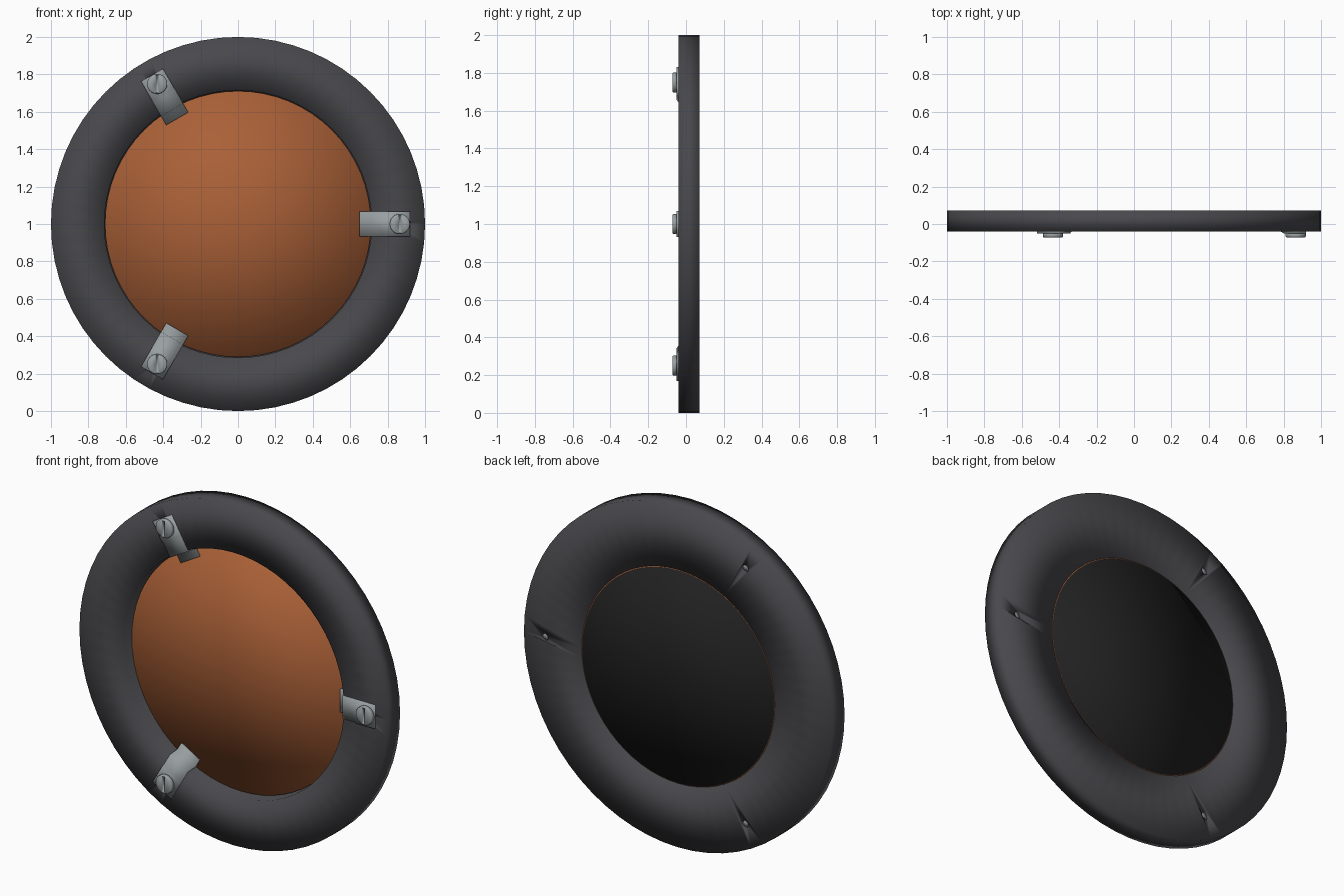
import bpy
import bmesh
import math
from mathutils import Matrix, Vector

if "Cube" in bpy.data.objects:
    bpy.data.objects.remove(bpy.data.objects["Cube"], do_unlink=True)

MID = Vector((0, 0, 1))
SCREW_R = 0.865
ANGLES = [math.radians(a) for a in (0, 120, 240)]


def material(name, color):
    m = bpy.data.materials.new(name)
    m.use_nodes = True
    m.diffuse_color = (*color, 1)
    m.node_tree.nodes["Principled BSDF"].inputs["Base Color"].default_value = (*color, 1)
    return m


rubber = material("dark_grey", (0.066, 0.065, 0.073))
copper = material("copper_orange", (0.4, 0.117, 0.038))
black = material("black", (0.015, 0.015, 0.015))
steel = material("steel_grey", (0.32, 0.35, 0.36))


def finish(bm, name, mat):
    bmesh.ops.recalc_face_normals(bm, faces=bm.faces[:])
    for f in bm.faces:
        f.smooth = True
    mesh = bpy.data.meshes.new(name)
    bm.to_mesh(mesh)
    bm.free()
    if mat:
        mesh.materials.append(mat)
    ob = bpy.data.objects.new(name, mesh)
    ob.location = MID
    bpy.context.collection.objects.link(ob)
    return ob


def turned(name, profile, mat, steps=64, closed=False):
    """Revolve (radius, y) points about the y axis."""
    bm = bmesh.new()
    vs = [bm.verts.new((r, y, 0)) for r, y in profile]
    edges = [bm.edges.new(p) for p in zip(vs, vs[1:])]
    if closed:
        edges.append(bm.edges.new((vs[-1], vs[0])))
    bmesh.ops.spin(bm, geom=vs + edges, cent=(0, 0, 0), axis=(0, 1, 0),
                   angle=math.tau, steps=steps, use_duplicate=False)
    bmesh.ops.remove_doubles(bm, verts=bm.verts[:], dist=0.0001)
    return finish(bm, name, mat)


def cut(ob, cutter, mat):
    cutter.hide_render = True
    bpy.context.view_layer.update()
    mod = ob.modifiers.new("cut", "BOOLEAN")
    mod.operation = "DIFFERENCE"
    mod.solver = "EXACT"
    mod.object = cutter
    bpy.context.view_layer.objects.active = ob
    bpy.ops.object.modifier_apply(modifier=mod.name)
    bpy.data.objects.remove(cutter, do_unlink=True)
    ob.data.materials.clear()
    ob.data.materials.append(mat)
    for p in ob.data.polygons:
        p.material_index = 0
        p.use_smooth = True


def on_rim(angle):
    return MID + Matrix.Rotation(angle, 3, "Y") @ Vector((SCREW_R, 0, 0))


# Rim with a stepped seat for the front disc, and screw holes
rim = turned("rim", [(1, -0.04), (1, 0.072), (0.627, 0.072), (0.627, 0.051),
                     (0.715, 0.051), (0.715, -0.04)], rubber, closed=True)
for a in ANGLES:
    hole = turned("hole_cutter", [(0, -0.1), (0.022, -0.1), (0.022, 0.1), (0, 0.1)], None, 12)
    hole.location = on_rim(a)
    cut(rim, hole, rubber)

# Front disc with a plug that fills the hole, and the plate behind it
turned("front_disc", [(0, 0.032), (0.711, 0.032), (0.711, 0.05), (0.6265, 0.05),
                      (0.6265, 0.07), (0, 0.07)], copper)
turned("back_plate", [(0, 0.06), (0.622, 0.06), (0.622, 0.0725), (0, 0.0725)], black)

# Stepped clip, drawn as a side profile and given width
bm = bmesh.new()
side = [(0.92, -0.05), (0.8, -0.05), (0.785, -0.041), (0.705, -0.041), (0.695, 0.018),
        (0.65, 0.018), (0.65, 0.031), (0.713, 0.031), (0.718, -0.03), (0.92, -0.034)]
face = bm.faces.new([bm.verts.new((r, y, -0.068)) for r, y in side])
grown = bmesh.ops.extrude_face_region(bm, geom=[face])["geom"]
bmesh.ops.translate(bm, vec=(0, 0, 0.136),
                    verts=[g for g in grown if isinstance(g, bmesh.types.BMVert)])
clip = finish(bm, "clip_1", steel)

# Slotted screw, its slot stopping short of the head's edge
screw = turned("screw_1", [(0, -0.072), (0.049, -0.072), (0.054, -0.067), (0.054, -0.046),
                           (0.02, -0.046), (0.02, 0.06), (0, 0.06)], steel, 24)
bm = bmesh.new()
bmesh.ops.create_cube(bm, size=1, matrix=Matrix.Translation((0, -0.072, 0))
                      @ Matrix.Diagonal((0.01, 0.016, 0.092, 1)))
cut(screw, finish(bm, "slot_cutter", None), steel)
screw.location = on_rim(0)

# Repeat clip and screw around the rim
for i, a in enumerate(ANGLES[1:], 2):
    clip_twin = bpy.data.objects.new(f"clip_{i}", clip.data)
    clip_twin.location = MID
    clip_twin.rotation_euler.y = a
    screw_twin = bpy.data.objects.new(f"screw_{i}", screw.data)
    screw_twin.location = on_rim(a)
    for ob in (clip_twin, screw_twin):
        bpy.context.collection.objects.link(ob)
